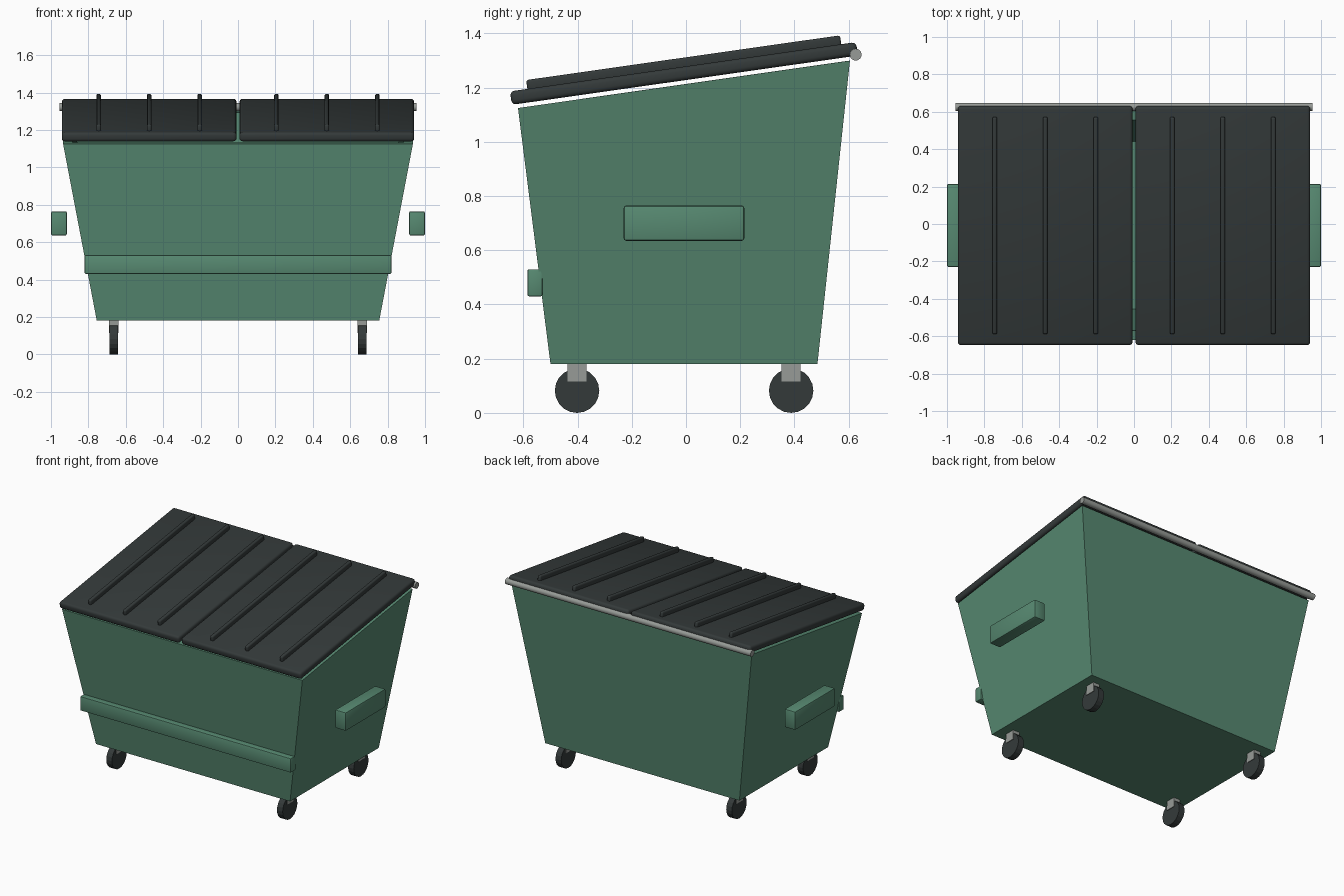
import bpy, bmesh, math
from mathutils import Matrix

cube = bpy.data.objects.get("Cube")
if cube:
    bpy.data.objects.remove(cube, do_unlink=True)


def material(name, rgb):
    m = bpy.data.materials.new(name)
    m.use_nodes = True
    m.diffuse_color = (*rgb, 1)
    m.node_tree.nodes["Principled BSDF"].inputs["Base Color"].default_value = (*rgb, 1)
    return m


GREEN = material("green painted steel", (0.095, 0.25, 0.165))
DARK = material("dark plastic", (0.034, 0.042, 0.042))
GREY = material("grey metal", (0.31, 0.33, 0.31))


def make(name, bm, mat):
    bmesh.ops.recalc_face_normals(bm, faces=bm.faces)
    mesh = bpy.data.meshes.new(name)
    bm.to_mesh(mesh)
    bm.free()
    mesh.materials.append(mat)
    obj = bpy.data.objects.new(name, mesh)
    bpy.context.collection.objects.link(obj)
    return obj


def smooth(obj):
    bpy.ops.object.select_all(action='DESELECT')
    obj.select_set(True)
    bpy.context.view_layer.objects.active = obj
    bpy.ops.object.shade_smooth_by_angle(angle=math.radians(35))


def box(name, low, high, mat, bevel=0, segments=2, frame=Matrix()):
    """Box between two corners, placed by a frame, with rounded edges."""
    mid = [(a + b) / 2 for a, b in zip(low, high)]
    size = [b - a for a, b in zip(low, high)]
    bm = bmesh.new()
    bmesh.ops.create_cube(bm, size=1)
    bmesh.ops.transform(bm, verts=bm.verts,
                        matrix=frame @ Matrix.Translation(mid) @ Matrix.Diagonal((*size, 1)))
    if bevel:
        bmesh.ops.bevel(bm, geom=bm.edges[:], offset=bevel, segments=segments,
                        profile=0.5, affect='EDGES')
    obj = make(name, bm, mat)
    if bevel:
        smooth(obj)
    return obj


def rod(name, centre, radius, length, sides, mat):
    """Cylinder lying along x."""
    bm = bmesh.new()
    bmesh.ops.create_cone(bm, cap_ends=True, segments=sides, radius1=radius, radius2=radius,
                          depth=length, matrix=Matrix.Translation(centre)
                          @ Matrix.Rotation(math.pi / 2, 4, 'Y'))
    return make(name, bm, mat)


# Hollow tapered body: rings run from the outer bottom up over the rim to the inner floor
def ring(bm, x, front, back, z_front, z_back):
    corners = ((-x, front, z_front), (x, front, z_front), (x, back, z_back), (-x, back, z_back))
    return [bm.verts.new(c) for c in corners]


bm = bmesh.new()
rings = [ring(bm, 0.755, -0.50, 0.485, 0.18, 0.18),
         ring(bm, 0.935, -0.62, 0.605, 1.125, 1.30),
         ring(bm, 0.885, -0.57, 0.555, 1.132, 1.293),
         ring(bm, 0.71, -0.455, 0.44, 0.22, 0.22)]
for a, b in zip(rings, rings[1:]):
    for i in range(4):
        j = (i + 1) % 4
        bm.faces.new((a[i], a[j], b[j], b[i]))
bm.faces.new(rings[0])
bm.faces.new(rings[-1])
make("bin_body", bm, GREEN)

# Front bumper bar
box("front_bar", (-0.82, -0.585, 0.43), (0.82, -0.53, 0.53), GREEN, 0.006)

# Sloping lids with raised ribs
slope = Matrix.Translation((0, -0.0075, 1.2525)) @ Matrix.Rotation(math.radians(8.1), 4, 'X')
for side, sign in (("left", 1), ("right", -1)):
    centre = sign * 0.475
    box(side + "_lid", (centre - 0.467, -0.645, -0.025), (centre + 0.467, 0.645, 0.025),
        DARK, 0.016, 3, slope)
    for n in (-1, 0, 1):
        x = centre + n * 0.27
        box(f"{side}_lid_rib_{n + 2}", (x - 0.0125, -0.58, 0.015), (x + 0.0125, 0.59, 0.058),
            DARK, 0.009, 3, slope)

    # Side lifting pocket
    xs = sorted((sign * 0.915, sign * 1.0))
    box(side + "_lifting_pocket", (xs[0], -0.23, 0.635), (xs[1], 0.215, 0.765), GREEN, 0.009)

    # Casters
    for end, y in (("front", -0.402), ("back", 0.388)):
        x = sign * 0.664
        rod(f"{end}_{side}_wheel", (x, y, 0.082), 0.082, 0.044, 20, DARK)
        box(f"{end}_{side}_caster_bracket", (x - 0.026, y - 0.035, 0.115),
            (x + 0.026, y + 0.035, 0.185), GREY)

# Hinge rod along the back edge
smooth(rod("hinge_rod", (0, 0.626, 1.322), 0.022, 1.91, 16, GREY))
